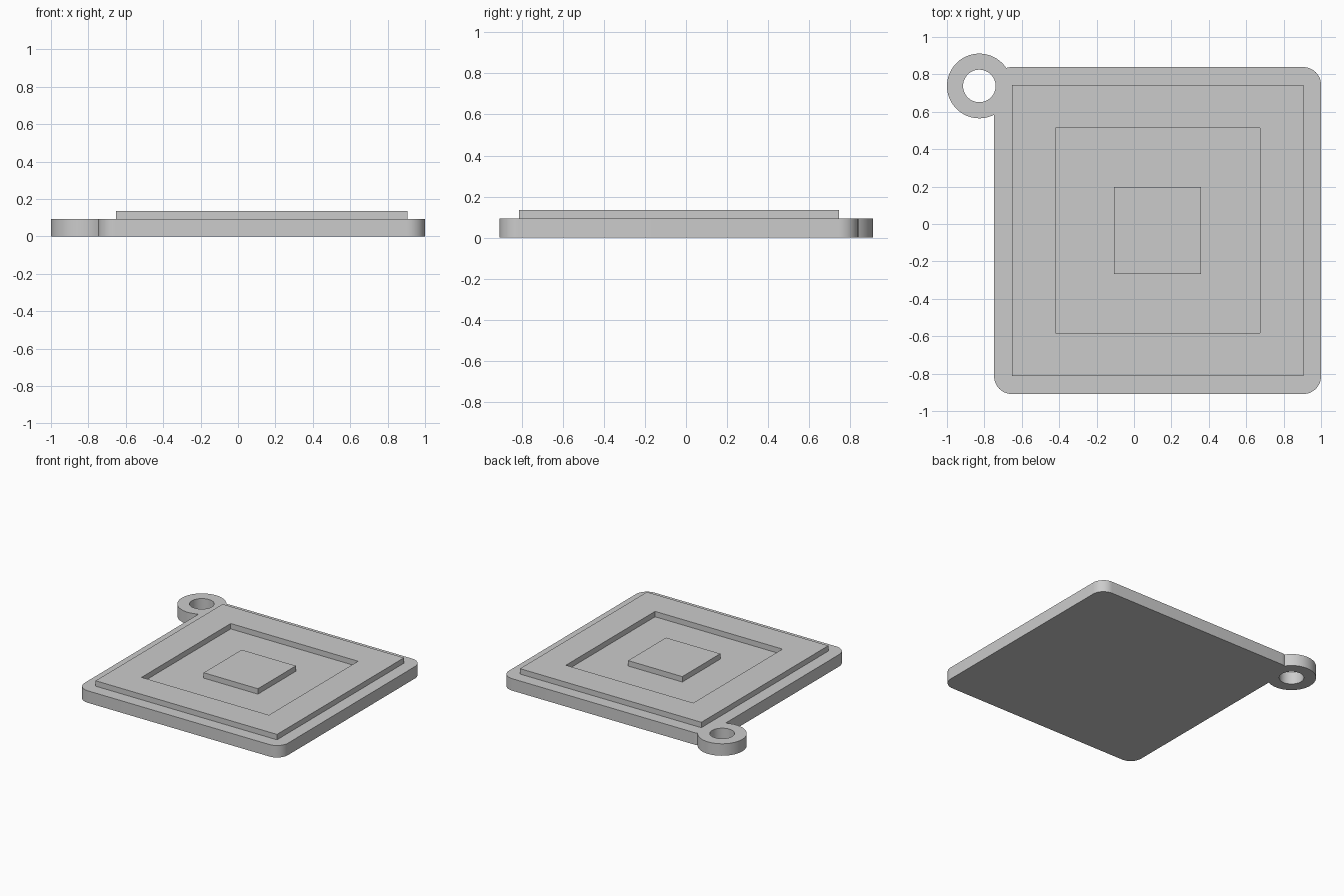
import bpy, bmesh, math

if "Cube" in bpy.data.objects:
    bpy.data.objects.remove(bpy.data.objects["Cube"])

grey = bpy.data.materials.new("plain grey")
grey.diffuse_color = (0.6, 0.6, 0.6, 1)
grey.use_nodes = True
grey.node_tree.nodes["Principled BSDF"].inputs["Base Color"].default_value = grey.diffuse_color

CX, CY = 0.126, -0.035      # centre of the square plate
BASE, TOP = 0.093, 0.135    # heights of the plate and the raised parts
RING = (-0.827, 0.738)      # centre of the hanging loop


def prism(name, outline, z0, z1):
    """Extrude a closed outline from z0 to z1."""
    bm = bmesh.new()
    face = bm.faces.new([bm.verts.new((x, y, z0)) for x, y in outline])
    ext = bmesh.ops.extrude_face_region(bm, geom=[face])["geom"]
    for v in ext:
        if isinstance(v, bmesh.types.BMVert):
            v.co.z = z1
    bmesh.ops.recalc_face_normals(bm, faces=bm.faces[:])
    mesh = bpy.data.meshes.new(name)
    bm.to_mesh(mesh)
    bm.free()
    mesh.materials.append(grey)
    obj = bpy.data.objects.new(name, mesh)
    bpy.context.collection.objects.link(obj)
    return obj


def circle(c, r, n=64):
    return [(c[0] + r * math.cos(2 * math.pi * i / n),
             c[1] + r * math.sin(2 * math.pi * i / n)) for i in range(n)]


def square(h):
    return [(CX + sx * h, CY + sy * h) for sx, sy in ((-1, -1), (1, -1), (1, 1), (-1, 1))]


def rounded_square(h, r, n=12):
    pts = []
    for k, (sx, sy) in enumerate(((1, 1), (-1, 1), (-1, -1), (1, -1))):
        for i in range(n + 1):
            a = math.pi / 2 * (k + i / n)
            pts.append((CX + sx * (h - r) + r * math.cos(a),
                        CY + sy * (h - r) + r * math.sin(a)))
    return pts


def boolean(obj, other, operation):
    """Apply a boolean and remove the helper object."""
    bpy.context.view_layer.objects.active = obj
    mod = obj.modifiers.new("boolean", "BOOLEAN")
    mod.operation, mod.object, mod.solver = operation, other, "EXACT"
    bpy.ops.object.modifier_apply(modifier=mod.name)
    bpy.data.objects.remove(other)


# Rounded base plate joined to the hanging loop, with the loop hole cut through
base = prism("base_plate", rounded_square(0.874, 0.095), 0, BASE)
boolean(base, prism("loop", circle(RING, 0.173), 0, BASE), "UNION")
boolean(base, prism("loop_hole", circle(RING, 0.087), -0.1, 0.3), "DIFFERENCE")
bpy.ops.object.select_all(action="DESELECT")
base.select_set(True)
bpy.context.view_layer.objects.active = base
bpy.ops.object.shade_smooth_by_angle(angle=math.radians(30))

# Raised square border with a square opening
frame = prism("raised_frame", square(0.779), BASE, TOP)
boolean(frame, prism("frame_opening", square(0.547), 0, 0.3), "DIFFERENCE")

# Raised square in the middle
prism("centre_square", square(0.233), BASE, TOP)
